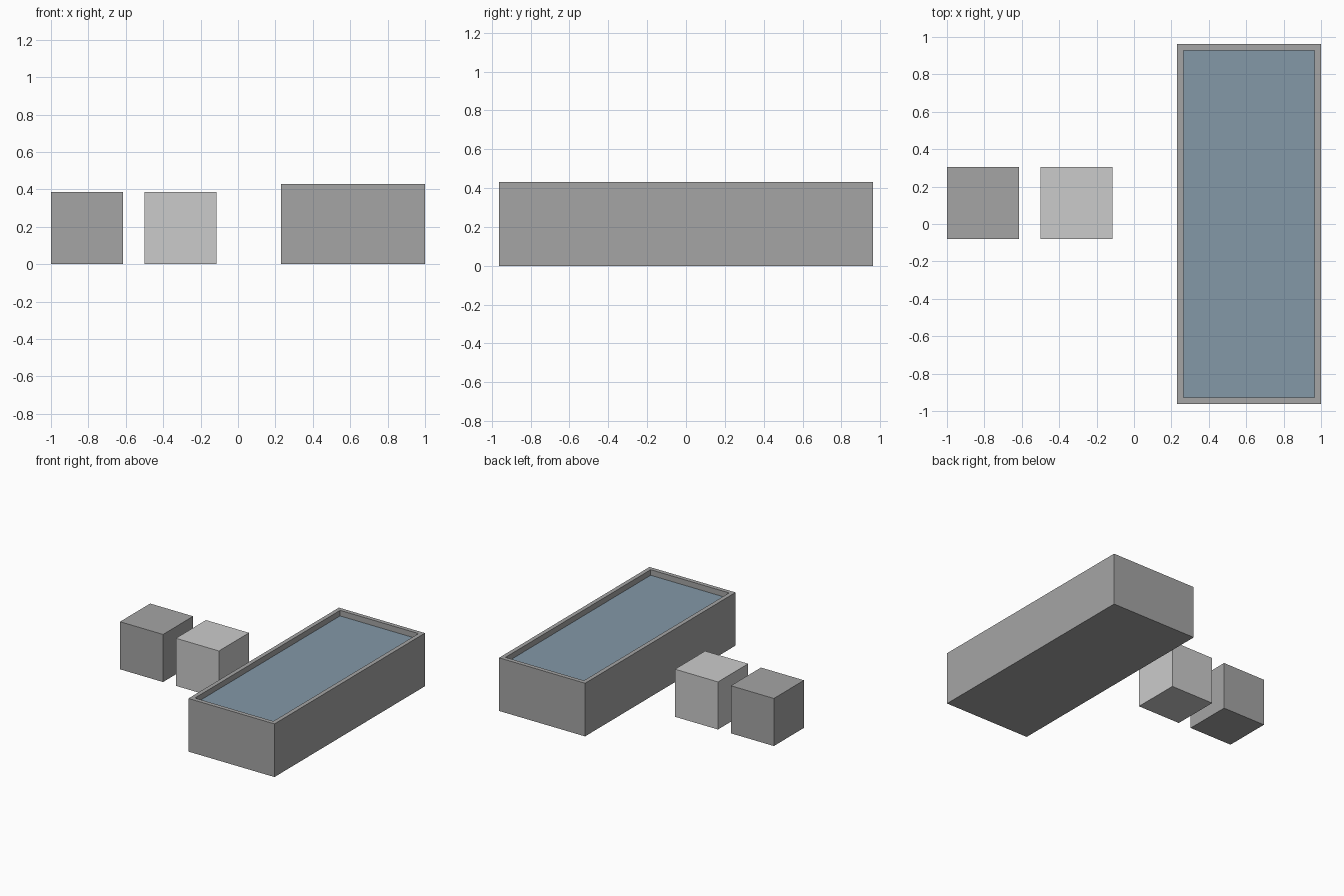
import bpy, bmesh
from mathutils import Vector

if "Cube" in bpy.data.objects:
    bpy.data.objects.remove(bpy.data.objects["Cube"])


def colour(name, rgb):
    mat = bpy.data.materials.new(name)
    mat.diffuse_color = (*rgb, 1)
    mat.use_nodes = True
    mat.node_tree.nodes["Principled BSDF"].inputs["Base Color"].default_value = mat.diffuse_color
    return mat


def box(name, lo, hi, mat=None, wall=0, floor=0):
    """Box between two corners; a wall thickness hollows it from the top."""
    lo, hi = Vector(lo), Vector(hi)
    bm = bmesh.new()
    bmesh.ops.create_cube(bm, size=1)
    bmesh.ops.scale(bm, vec=hi - lo, verts=bm.verts)
    bmesh.ops.translate(bm, vec=(lo + hi) / 2, verts=bm.verts)
    if wall:
        bm.normal_update()
        top = max(bm.faces, key=lambda f: f.calc_center_median().z)
        # inset the rim, then push a straight-sided pocket down to the floor
        bmesh.ops.inset_region(bm, faces=[top], thickness=wall,
                               use_even_offset=True)
        pocket = bmesh.ops.extrude_discrete_faces(bm, faces=[top])["faces"][0]
        for v in pocket.verts:
            v.co.z = floor
    bmesh.ops.recalc_face_normals(bm, faces=bm.faces)
    mesh = bpy.data.meshes.new(name)
    bm.to_mesh(mesh)
    bm.free()
    ob = bpy.data.objects.new(name, mesh)
    bpy.context.collection.objects.link(ob)
    if mat:
        mesh.materials.append(mat)
    return ob


stone = colour("dark_stone", (0.377, 0.377, 0.377))
water_blue = colour("water_blue", (0.227, 0.315, 0.389))

# Long open trough with thin walls
WALL, FLOOR = 0.034, 0.038
box("trough", (0.23, -0.962, 0), (1, 0.962, 0.43), stone, WALL, FLOOR)

# Water filling the trough to just below the rim
box("water", (0.23 + WALL, -0.962 + WALL, FLOOR),
    (1 - WALL, 0.962 - WALL, 0.385), water_blue)

# Two loose cubes beside the trough, one darker than the other
SIDE = 0.385
for name, x, mat in (("dark_block", -1, stone), ("light_block", -0.5, None)):
    box(name, (x, -0.08, 0), (x + SIDE, -0.08 + SIDE, SIDE), mat)
